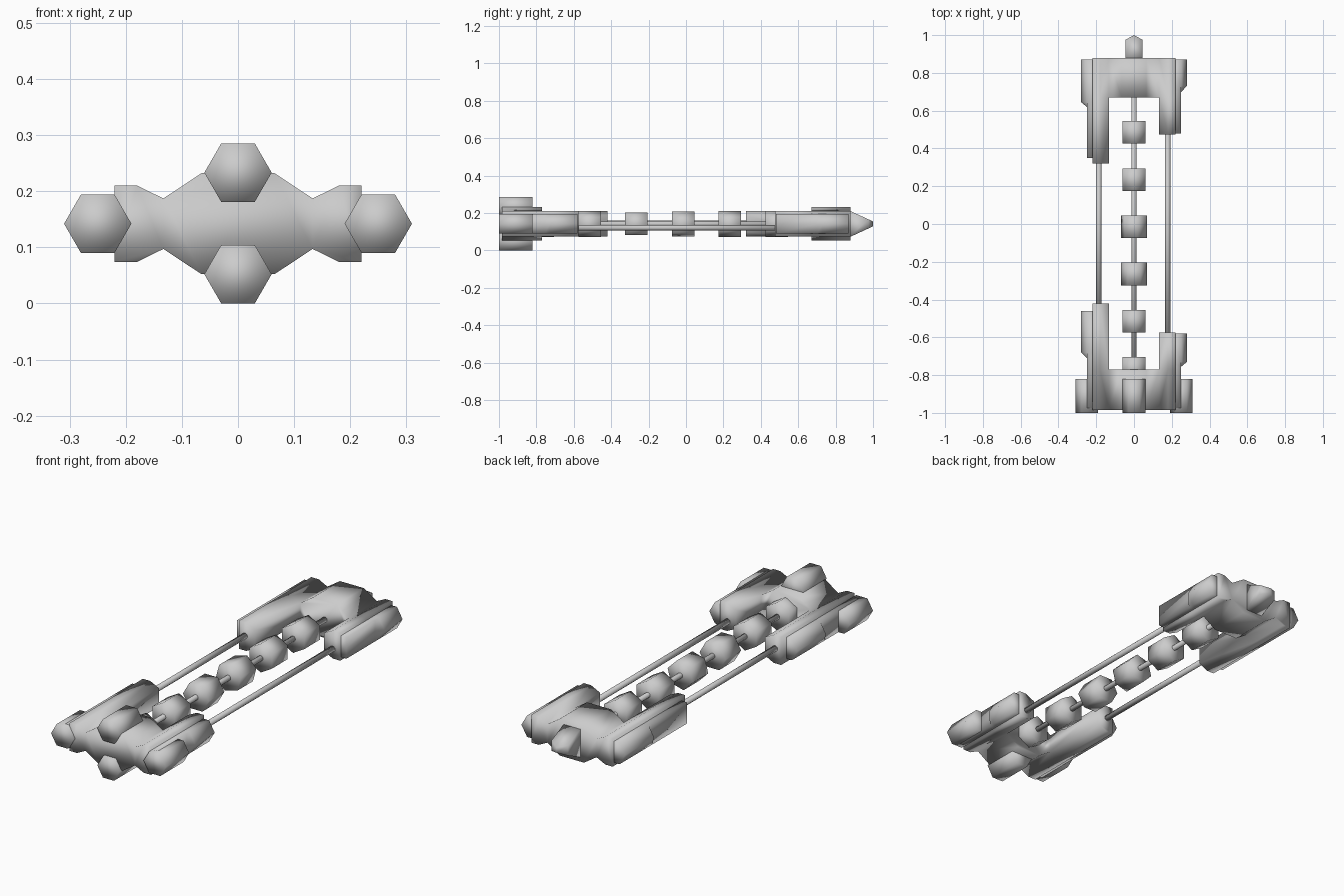
import bpy, bmesh
from math import sin, cos, pi, radians

if "Cube" in bpy.data.objects:
    bpy.data.objects.remove(bpy.data.objects["Cube"])

CZ = 0.142  # height of the ship's long axis


def finish(name, bm):
    bmesh.ops.recalc_face_normals(bm, faces=bm.faces)
    me = bpy.data.meshes.new(name)
    bm.to_mesh(me)
    bm.free()
    for p in me.polygons:
        p.use_smooth = True
    ob = bpy.data.objects.new(name, me)
    bpy.context.collection.objects.link(ob)
    return ob


def loft(name, rings):
    """Closed skin through matching rings of (x, y, z) points."""
    bm = bmesh.new()
    vs = [[bm.verts.new(p) for p in ring] for ring in rings]
    n = len(vs[0])
    for a, b in zip(vs, vs[1:]):
        for i in range(n):
            j = (i + 1) % n
            bm.faces.new((a[i], a[j], b[j], b[i]))
    bm.faces.new(vs[0])
    bm.faces.new(vs[-1])
    return finish(name, bm)


def prism(name, x, z, r, y0, y1, sides=6, turn=0):
    def ring(y):
        return [(x + r * cos(radians(turn) + 2 * pi * i / sides), y,
                 z + r * sin(radians(turn) + 2 * pi * i / sides)) for i in range(sides)]
    return loft(name, [ring(y0), ring(y1)])


def hull(name, y_out, y_in, y_left, y_right):
    """U-shaped hull: a faceted centre block with two unequal arms."""
    bm = bmesh.new()
    half = [(0.065, 0.09), (0.133, 0.045), (0.18, 0.068), (0.22, 0.068)]

    def side(s):
        return [[bm.verts.new((s * x, y_out, CZ + t * h)) for x, h in half] for t in (1, -1)]
    (rt, rb), (lt, lb) = side(1), side(-1)
    faces = [bm.faces.new((lt[0], rt[0], rt[1], rb[1], rb[0], lb[0], lb[1], lt[1]))]
    for t, b in ((rt, rb), (lt, lb)):
        faces.append(bm.faces.new((t[1], t[2], t[3], b[3], b[2], b[1])))

    def push(fs, dy):
        new = bmesh.ops.extrude_face_region(bm, geom=fs)["geom"]
        for v in new:
            if isinstance(v, bmesh.types.BMVert):
                v.co.y += dy
        return [f for f in new if isinstance(f, bmesh.types.BMFace)]
    caps = push(faces, y_in - y_out)
    for f in caps:
        cx = f.calc_center_median().x
        if abs(cx) > 0.1:
            push([f], (y_right if cx > 0 else y_left) - y_in)
    return finish(name, bm)


def pod(name, s, y_thick, y_step, y_thin_start, y_thin):
    """Hexagonal side pod whose outer ridge is cut flat along its thin part."""
    def ring(y, tip):
        return [(s * x, y, CZ + h) for x, h in
                ((0.19, 0.052), (0.25, 0.052), (tip, 0), (0.25, -0.052), (0.19, -0.052))]
    return loft(name, [ring(y_thick, 0.28), ring(y_step, 0.28),
                       ring(y_thin_start, 0.25), ring(y_thin, 0.25)])


# Front and rear hulls
hull("front_hull", 0.88, 0.67, 0.32, 0.475)
hull("rear_hull", -0.985, -0.77, -0.42, -0.575)

# Side pods
pod("front_left_pod", -1, 0.87, 0.645, 0.62, 0.35)
pod("front_right_pod", 1, 0.87, 0.73, 0.70, 0.48)
pod("rear_left_pod", -1, -0.46, -0.68, -0.71, -0.975)
pod("rear_right_pod", 1, -0.58, -0.73, -0.755, -0.975)

# Four hexagonal engines
for label, x, z in (("left", -0.25, CZ), ("right", 0.25, CZ),
                    ("top", 0, 0.233), ("bottom", 0, 0.052)):
    prism("engine_" + label, x, z, 0.06, -1, -0.82)

# Connecting rods
prism("centre_rod", 0, CZ, 0.013, -0.8, 0.7, 12)
prism("left_rod", -0.187, 0.146, 0.014, -0.45, 0.35, 12)
prism("right_rod", 0.178, 0.121, 0.014, -0.6, 0.5, 12)

# Cargo drums on the centre rod, each turned differently
for i, turn in enumerate((30, 30, 15, 0, 30, 30)):
    y = 0.485 - 0.25 * i
    prism("cargo_drum_%d" % (i + 1), 0, CZ, 0.07, y - 0.06, y + 0.06, 6, turn)

# Wedge nose, pentagonal from above and tapering in height
outline = [(-0.045, 0.87), (0.045, 0.87), (0.045, 0.975), (0, 1.0), (-0.045, 0.975)]


def nose_ring(s):
    return [(x, y, CZ + s * (0.013 + (1 - y) * 0.46)) for x, y in outline]


loft("nose", [nose_ring(-1), nose_ring(1)])
